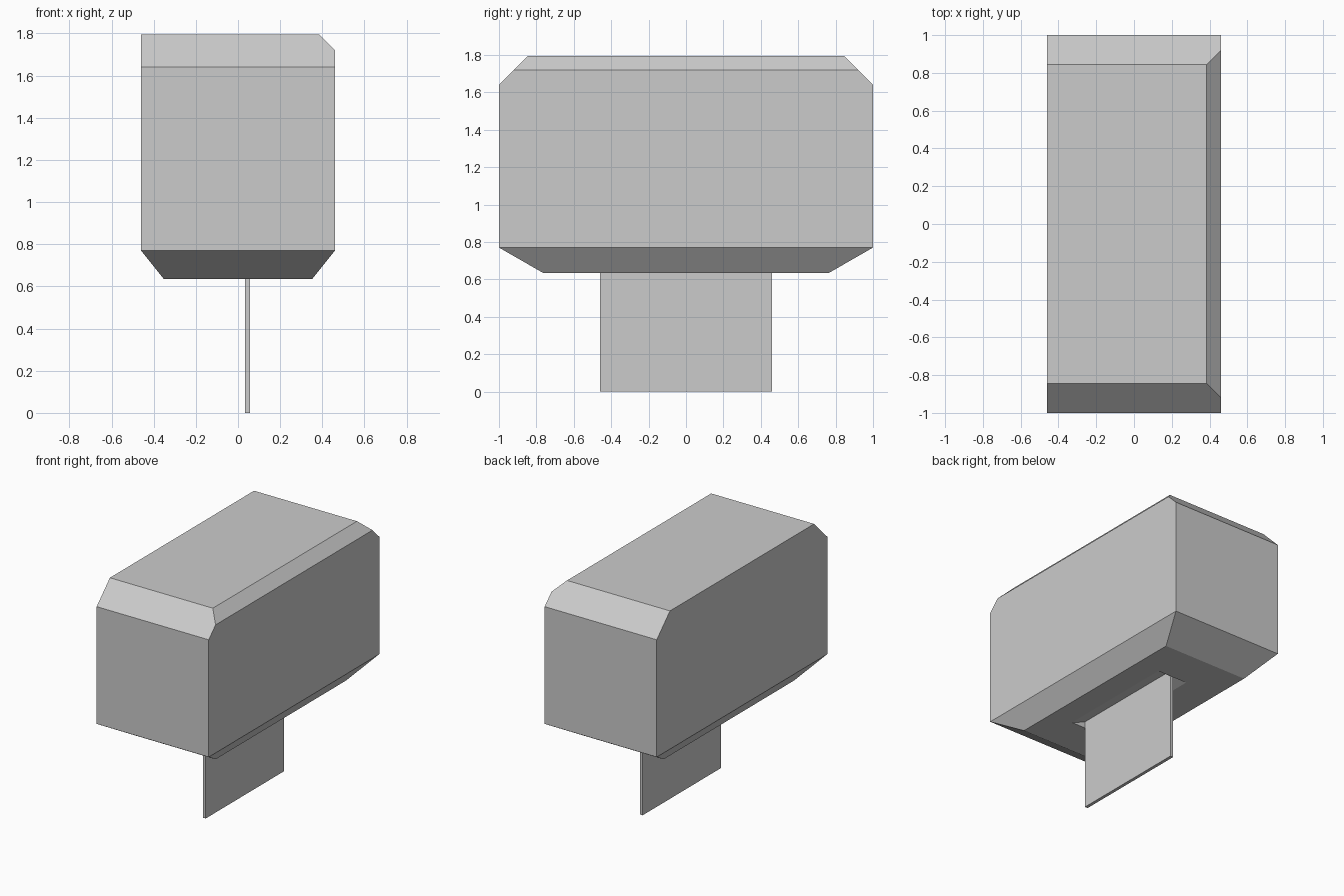
import bpy, bmesh
from mathutils import Vector

if "Cube" in bpy.data.objects:
    bpy.data.objects.remove(bpy.data.objects["Cube"])


def finish(name, bm):
    bmesh.ops.recalc_face_normals(bm, faces=bm.faces[:])
    mesh = bpy.data.meshes.new(name)
    bm.to_mesh(mesh)
    bm.free()
    obj = bpy.data.objects.new(name, mesh)
    bpy.context.collection.objects.link(obj)
    return obj


def box(lo, hi):
    bm = bmesh.new()
    bmesh.ops.create_cube(bm, size=1)
    for v in bm.verts:
        v.co = [hi[i] if v.co[i] > 0 else lo[i] for i in range(3)]
    return bm


def slice_off(bm, point, normal):
    # cut away the side the normal points to and cap the opening
    geom = bm.verts[:] + bm.edges[:] + bm.faces[:]
    cut = bmesh.ops.bisect_plane(bm, geom=geom, plane_co=point,
                                 plane_no=Vector(normal).normalized(), clear_outer=True)
    edges = [e for e in cut["geom_cut"] if isinstance(e, bmesh.types.BMEdge)]
    bmesh.ops.contextual_create(bm, geom=edges)


W, BOTTOM, TOP = 0.46, 0.635, 1.795

# Head block: chamfered top on three sides, tapered underside
bm = box((-W, -1, BOTTOM), (W, 1, TOP))
slice_off(bm, (W, 0, 1.72), (0.075, 0, 0.075))
for s in (-1, 1):
    slice_off(bm, (0, s, 1.64), (0, s * 0.155, 0.155))
    slice_off(bm, (s * W, 0, 0.77), (s * 0.135, 0, -0.108))
    slice_off(bm, (0, s, 0.77), (0, s * 0.135, -0.235))
head = finish("head_block", bm)

# Shallow V-shaped socket in the underside, around the plate
PX = 0.045
bm = bmesh.new()
tri = [bm.verts.new((x, -0.465, z)) for x, z in
       ((PX - 0.225, 0.595), (PX + 0.225, 0.595), (PX, 0.685))]
face = bm.faces.new(tri)
ext = bmesh.ops.extrude_face_region(bm, geom=[face], use_keep_orig=True)
bmesh.ops.translate(bm, vec=(0, 0.93, 0),
                    verts=[v for v in ext["geom"] if isinstance(v, bmesh.types.BMVert)])
cutter = finish("socket_cutter", bm)
cutter.hide_render = True

mod = head.modifiers.new("socket", 'BOOLEAN')
mod.operation = 'DIFFERENCE'
mod.solver = 'EXACT'
mod.object = cutter
bpy.context.view_layer.objects.active = head
bpy.ops.object.modifier_apply(modifier=mod.name)
bpy.data.objects.remove(cutter)

# Thin standing plate
finish("stand_plate", box((0.033, -0.46, 0), (0.057, 0.46, 0.682)))
